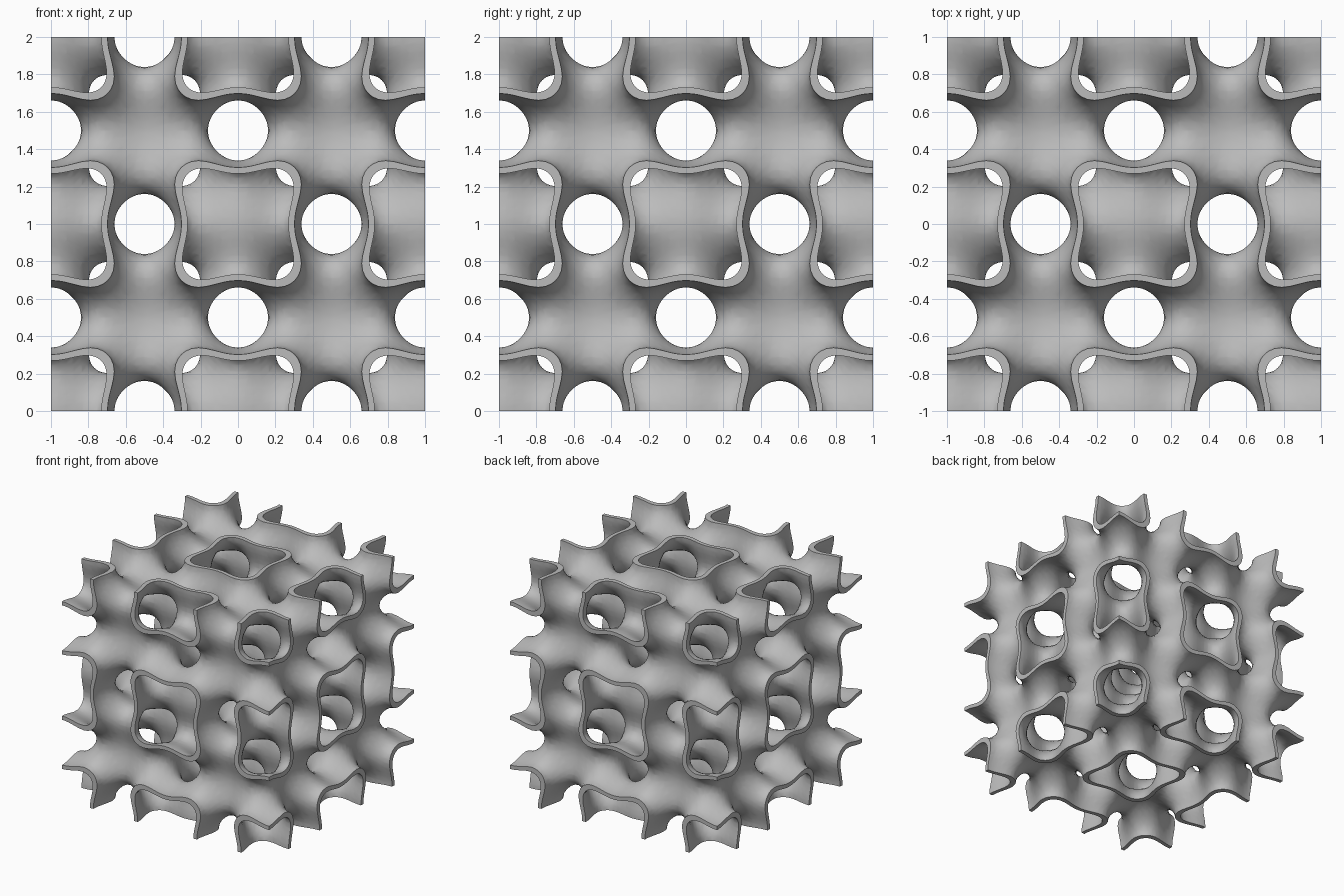
import bpy
from itertools import permutations
from math import cos, sin, pi
from mathutils import Vector

STEPS = 12          # grid steps per half period
HALF = 0.5          # the lattice repeats by mirroring every half unit
WALL = 0.5          # field level on each side of the wall

cube = bpy.data.objects.get("Cube")
if cube:
    bpy.data.objects.remove(cube, do_unlink=True)


def field(p):
    a, b, c = (cos(2 * pi * k) for k in p)
    return 2 * (a * b + b * c + c * a) - 2 * (a * a + b * b + c * c) + 3


def gradient(p):
    c = [cos(2 * pi * k) for k in p]
    total = sum(c)
    return Vector([-2 * pi * sin(2 * pi * k) * (2 * (total - ck) - 4 * ck)
                   for k, ck in zip(p, c)])


def crossing(p, q, level):
    """Point between p and q on the level surface, with one Newton step."""
    fp, fq = field(p), field(q)
    m = p.lerp(q, (level - fp) / (fq - fp))
    g = gradient(m)
    return m - g * ((field(m) - level) / g.length_squared)


def facing(poly, direction):
    n = Vector()
    for a, b in zip(poly, poly[1:] + poly[:1]):
        n += (a - poly[0]).cross(b - poly[0])
    return poly if n.dot(direction) >= 0 else poly[::-1]


def slice_tet(tet, level):
    inside = [p for p in tet if field(p) > level]
    outside = [p for p in tet if field(p) <= level]
    if not inside or not outside:
        return None
    if len(inside) == 2:
        (a, b), (c, d) = inside, outside
        pairs = [(a, c), (a, d), (b, d), (b, c)]
    else:
        pairs = [(a, b) for a in inside for b in outside]
    poly = [crossing(a, b, level) for a, b in pairs]
    return facing(poly, gradient(poly[0]) * (1 if level > 0 else -1))


def clip(poly, level, sign):
    """Keep the part of a flat polygon on one side of a level."""
    out = []
    for a, b in zip(poly, poly[1:] + poly[:1]):
        keep_a = sign * (field(a) - level) <= 0
        keep_b = sign * (field(b) - level) <= 0
        if keep_a:
            out.append(a)
        if keep_a != keep_b:
            out.append(crossing(a, b, level))
    return out


def reflect(polys, axis, centre):
    copy = []
    for poly in polys:
        new = [p.copy() for p in reversed(poly)]
        for p in new:
            p[axis] = 2 * centre - p[axis]
        copy.append(new)
    return polys + copy


def grid_point(idx):
    return Vector(idx) * (HALF / STEPS)


# wall surfaces of one block: both levels sliced through a tetrahedral grid
walls = []
cells = range(STEPS)
for cell in ((i, j, k) for i in cells for j in cells for k in cells):
    for order in permutations(range(3)):
        corner = list(cell)
        tet = [grid_point(corner)]
        for axis in order:
            corner[axis] += 1
            tet.append(grid_point(corner))
        for level in (-WALL, WALL):
            poly = slice_tet(tet, level)
            if poly:
                walls.append(poly)
for axis in range(3):
    for centre in (HALF, 0):
        walls = reflect(walls, axis, centre)

# flat cut rim on the top plane, tiled in the plane
rim = []
for i in cells:
    for j in cells:
        for mid in ((i + 1, j), (i, j + 1)):
            tri = [grid_point((*c, 0)) for c in ((i, j), mid, (i + 1, j + 1))]
            poly = clip(tri, WALL, 1)
            poly = clip(poly, -WALL, -1) if poly else poly
            if len(poly) > 2:
                for p in poly:
                    p.z = 1
                rim.append(facing([p.copy() for p in poly], Vector((0, 0, 1))))
for axis in range(2):
    for centre in (HALF, 0):
        rim = reflect(rim, axis, centre)
rim = reflect(rim, 2, 0)

# the same rim on all six sides, by cycling the axes
rims = rim + [[Vector((p.z, p.x, p.y)) for p in poly] for poly in rim]
rims += [[Vector((p.y, p.z, p.x)) for p in poly] for poly in rim]

# weld everything into one closed shell standing on the ground
index, verts, faces = {}, [], []
for poly in walls + rims:
    face = []
    for p in poly:
        key = (round(p.x, 5) + 0.0, round(p.y, 5) + 0.0, round(p.z, 5) + 0.0)
        if key not in index:
            index[key] = len(verts)
            verts.append((p.x, p.y, p.z + 1))
        if index[key] not in face:
            face.append(index[key])
    if len(face) > 2:
        faces.append(face)

mesh = bpy.data.meshes.new("lattice_shell")
mesh.from_pydata(verts, [], faces)
mesh.validate()
mesh.update()
shell = bpy.data.objects.new("lattice_shell", mesh)
bpy.context.collection.objects.link(shell)

grey = bpy.data.materials.new("plain_grey")
grey.use_nodes = True
colour = (0.5, 0.5, 0.5, 1)
grey.diffuse_color = colour
grey.node_tree.nodes["Principled BSDF"].inputs["Base Color"].default_value = colour
mesh.materials.append(grey)

bpy.ops.object.select_all(action="DESELECT")
shell.select_set(True)
bpy.context.view_layer.objects.active = shell
bpy.ops.object.shade_smooth_by_angle(angle=pi / 5)
